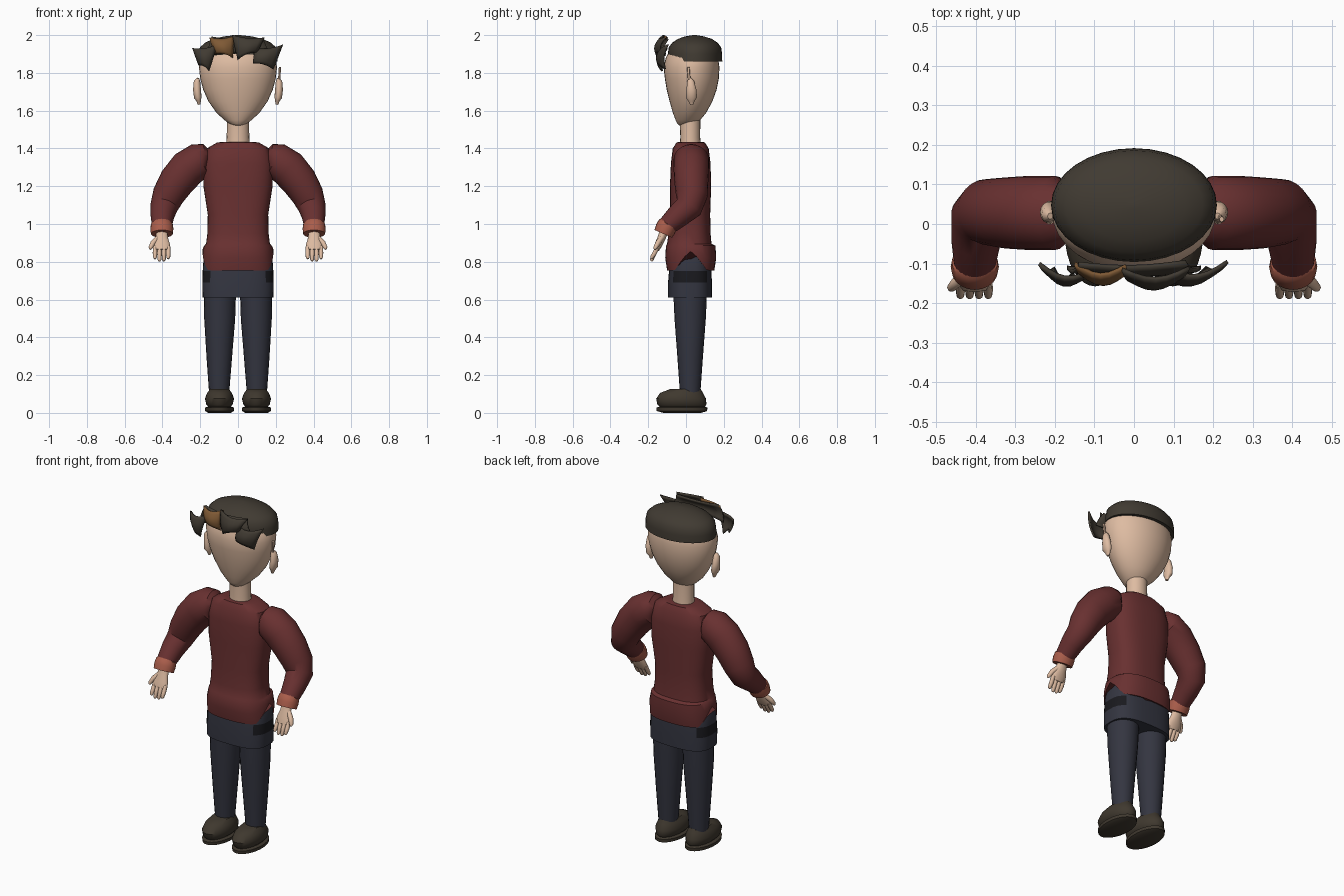
import bpy, bmesh, math
from mathutils import Vector

cube = bpy.data.objects.get("Cube")
if cube:
    bpy.data.objects.remove(cube, do_unlink=True)


def material(name, r, g, b):
    m = bpy.data.materials.new(name)
    m.use_nodes = True
    m.diffuse_color = (r, g, b, 1)
    bsdf = m.node_tree.nodes["Principled BSDF"]
    bsdf.inputs["Base Color"].default_value = (r, g, b, 1)
    bsdf.inputs["Roughness"].default_value = 0.8
    return m


SKIN = material("skin", .73, .50, .36)
SHIRT = material("dark_red", .14, .03, .03)
CUFF = material("orange_trim", .40, .11, .07)
DENIM = material("dark_denim", .034, .036, .052)
POCKET = material("pocket_black", .01, .01, .013)
HAIR = material("dark_hair", .052, .043, .032)
BROWN = material("brown_hair", .21, .10, .035)
SHOE = material("shoe_brown", .05, .04, .028)
parts = []


def finish(name, bm, *mats):
    bmesh.ops.recalc_face_normals(bm, faces=bm.faces)
    mesh = bpy.data.meshes.new(name)
    bm.to_mesh(mesh)
    bm.free()
    for m in mats:
        mesh.materials.append(m)
    ob = bpy.data.objects.new(name, mesh)
    bpy.context.collection.objects.link(ob)
    parts.append(ob)
    return ob


def skin_rings(bm, rings):
    """Bridge closed point rings and cap both ends."""
    loops = [[bm.verts.new(p) for p in ring] for ring in rings]
    n = len(loops[0])
    for a, b in zip(loops, loops[1:]):
        for i in range(n):
            j = (i + 1) % n
            bm.faces.new((a[i], a[j], b[j], b[i]))
    bm.faces.new(loops[0])
    bm.faces.new(loops[-1])


def loft(name, sections, *mats, cx=0, power=2, n=32, lift=None):
    """Stack level sections given as (height, half width, front, back)."""
    rings = []
    for z, rx, front, back in sections:
        ring = []
        for i in range(n):
            a = math.tau * i / n
            c, s = math.cos(a), math.sin(a)
            px = math.copysign(abs(c) ** (2 / power), c)
            py = math.copysign(abs(s) ** (2 / power), s)
            dz = lift(z, s) if lift else 0
            ring.append((cx + rx * px, (front + back) / 2 + (back - front) / 2 * py, z + dz))
        rings.append(ring)
    bm = bmesh.new()
    skin_rings(bm, rings)
    return finish(name, bm, *mats)


def tube(name, path, mat, side=1, n=20):
    """Sweep an oval along points given as (x, y, z, side radius, depth radius)."""
    pts = [Vector(p[:3]) for p in path]
    rings = []
    for k, p in enumerate(path):
        t = (pts[min(k + 1, len(pts) - 1)] - pts[max(k - 1, 0)]).normalized()
        v = Vector((0, 1, 0))
        v = (v - t * v.dot(t)).normalized()
        u = v.cross(t)
        ring = []
        for i in range(n):
            a = math.tau * i / n
            q = pts[k] + u * math.cos(a) * p[3] + v * math.sin(a) * p[4]
            ring.append((q.x * side, q.y, q.z))
        rings.append(ring)
    bm = bmesh.new()
    skin_rings(bm, rings)
    return finish(name, bm, mat)


def lock(name, corners, mat, bulge=.025, n=6):
    """Bowed thin hair plate: top left, top right, bottom right, bottom left."""
    tl, tr, br, bl = [Vector(c) for c in corners]
    bm = bmesh.new()
    grid = []
    for j in range(n + 1):
        v = j / n
        row = []
        for i in range(n + 1):
            u = i / n
            p = tl.lerp(tr, u).lerp(bl.lerp(br, u), v)
            p.y -= bulge * math.sin(math.pi * u) + .015 * math.sin(math.pi * v)
            p.z -= .012 * math.sin(math.pi * u) * (1 - 2 * v)
            row.append(bm.verts.new(p))
        grid.append(row)
    for a, b in zip(grid, grid[1:]):
        for i in range(n):
            bm.faces.new((a[i], a[i + 1], b[i + 1], b[i]))
    ob = finish(name, bm, mat)
    mod = ob.modifiers.new("thickness", "SOLIDIFY")
    mod.thickness = .01
    mod.offset = 0


# Head, neck and hair cap
loft("head", [(1.522, .025, -.035, .02), (1.53, .045, -.045, .045), (1.55, .072, -.055, .075),
              (1.59, .115, -.07, .108), (1.65, .157, -.087, .14), (1.71, .184, -.102, .162),
              (1.77, .2, -.112, .174), (1.83, .207, -.119, .177), (1.88, .198, -.107, .17),
              (1.92, .17, -.085, .15), (1.95, .13, -.05, .12)], SKIN)
loft("neck", [(1.41, .063, -.033, .08), (1.46, .06, -.03, .075), (1.56, .058, -.034, .076)], SKIN, n=20)
cap = []
for z, s in ((1.86, 1), (1.9, .995), (1.935, .96), (1.96, .83), (1.98, .62), (1.993, .35), (2.0, .06)):
    cap.append((z, .21 * s, .045 - .142 * s, .045 + .147 * s))
loft("hair_cap", cap, HAIR)

# Swept fringe
lock("fringe_far_right", [(-.24, -.1, 1.93), (-.11, -.12, 1.95), (-.155, -.125, 1.81), (-.205, -.11, 1.84)], HAIR)
lock("fringe_brown", [(-.15, -.1, 1.985), (-.02, -.105, 1.995), (-.03, -.12, 1.88), (-.12, -.12, 1.9)], BROWN)
lock("fringe_middle", [(-.03, -.115, 2.0), (.14, -.11, 1.985), (.1, -.13, 1.91), (.0, -.135, 1.87)], HAIR)
lock("fringe_low", [(-.14, -.1, 1.99), (.13, -.095, 1.98), (.17, -.11, 1.9), (-.17, -.11, 1.89)], HAIR, bulge=.01)
lock("fringe_far_left", [(.09, -.115, 1.93), (.237, -.095, 1.95), (.185, -.11, 1.82), (.08, -.13, 1.85)], HAIR)


# Jumper with a hem that arches up over each hip
def hem_lift(z, s):
    return .1 * max(0, 1 - abs(s) / .6) * max(0, min(1, (.89 - z) / .13))


loft("jumper_body", [(1.435, .065, -.035, .085), (1.432, .11, -.05, .1), (1.4, .165, -.07, .12),
                     (1.32, .185, -.08, .13), (1.2, .183, -.085, .133), (1.05, .16, -.085, .128),
                     (.95, .162, -.093, .13), (.895, .169, -.1, .135), (.885, .176, -.106, .156),
                     (.82, .186, -.11, .16), (.755, .188, -.1, .15)],
     SHIRT, power=2.6, n=40, lift=hem_lift)

# Trouser seat with dark side pockets
seat = loft("trouser_seat", [(.61, .187, -.095, .137), (.69, .189, -.095, .137), (.75, .187, -.09, .135),
                             (.82, .182, -.085, .13), (.86, .165, -.07, .11)],
            DENIM, POCKET, power=2.8, n=40)
for f in seat.data.polygons:
    if .69 < f.center.z < .75 and abs(f.center.x) > .145 and len(f.vertices) == 4:
        f.material_index = 1

for label, side in (("left", 1), ("right", -1)):
    # Legs and shoes
    tube(label + "_trouser_leg", [(.096, .022, .66, .086, .09), (.097, .022, .5, .082, .083),
                                  (.099, .022, .3, .068, .068), (.1, .022, .09, .052, .053)], DENIM, side)
    loft(label + "_shoe", [(.0, .06, -.12, .08), (.01, .076, -.155, .112), (.028, .077, -.157, .113),
                           (.034, .06, -.14, .1), (.045, .07, -.152, .108), (.075, .077, -.158, .106),
                           (.105, .066, -.138, .09), (.126, .05, -.085, .078)], SHOE, cx=.098 * side)

    # Sleeve and trim
    tube(label + "_sleeve", [(.155, .028, 1.345, .045, .05), (.175, .028, 1.347, .077, .08),
                             (.2, .028, 1.34, .093, .094), (.265, .028, 1.295, .1, .094),
                             (.325, .028, 1.225, .095, .09), (.37, .03, 1.15, .085, .084),
                             (.392, .015, 1.09, .073, .074), (.4, -.04, 1.045, .063, .064),
                             (.403, -.1, .99, .053, .051)], SHIRT, side, n=24)
    tube(label + "_cuff", [(.403, -.094, 1.0, .05, .045), (.403, -.096, .998, .058, .053),
                           (.403, -.108, .975, .061, .055), (.403, -.12, .948, .058, .051),
                           (.403, -.119, .95, .04, .035)], CUFF, side)

    # Hand with four fingers and an outward thumb
    tube(label + "_palm", [(.403, -.115, .965, .028, .024), (.403, -.13, .925, .033, .021),
                           (.404, -.146, .89, .045, .02), (.404, -.158, .862, .042, .015)], SKIN, side)
    for i, tip in enumerate((.815, .804, .803, .815)):
        x = .369 + .0235 * i
        tube(f"{label}_finger_{i + 1}", [(x, -.15, .88, .011, .012), (x, -.167, .845, .012, .012),
                                        (x, -.181, tip + .008, .01, .01), (x, -.184, tip, .005, .005)],
             SKIN, side, n=10)
    tube(label + "_thumb", [(.425, -.13, .925, .014, .014), (.45, -.148, .9, .014, .014),
                            (.463, -.162, .875, .011, .011), (.465, -.167, .866, .005, .005)], SKIN, side, n=10)

    # Ear with a small lobe drop
    tube(label + "_ear", [(.212, .02, 1.772, .007, .008), (.217, .024, 1.755, .017, .019),
                          (.217, .029, 1.71, .021, .027), (.213, .029, 1.67, .02, .03),
                          (.208, .029, 1.652, .012, .018), (.206, .03, 1.632, .007, .009)], SKIN, side, n=14)

# Thin pin above the left ear
tube("ear_pin", [(.222, .012, 1.83, .006, .007), (.217, .018, 1.75, .006, .007)], SKIN, n=8)

bpy.ops.object.select_all(action="DESELECT")
for ob in parts:
    ob.select_set(True)
bpy.context.view_layer.objects.active = parts[0]
bpy.ops.object.shade_smooth_by_angle(angle=math.radians(40))
